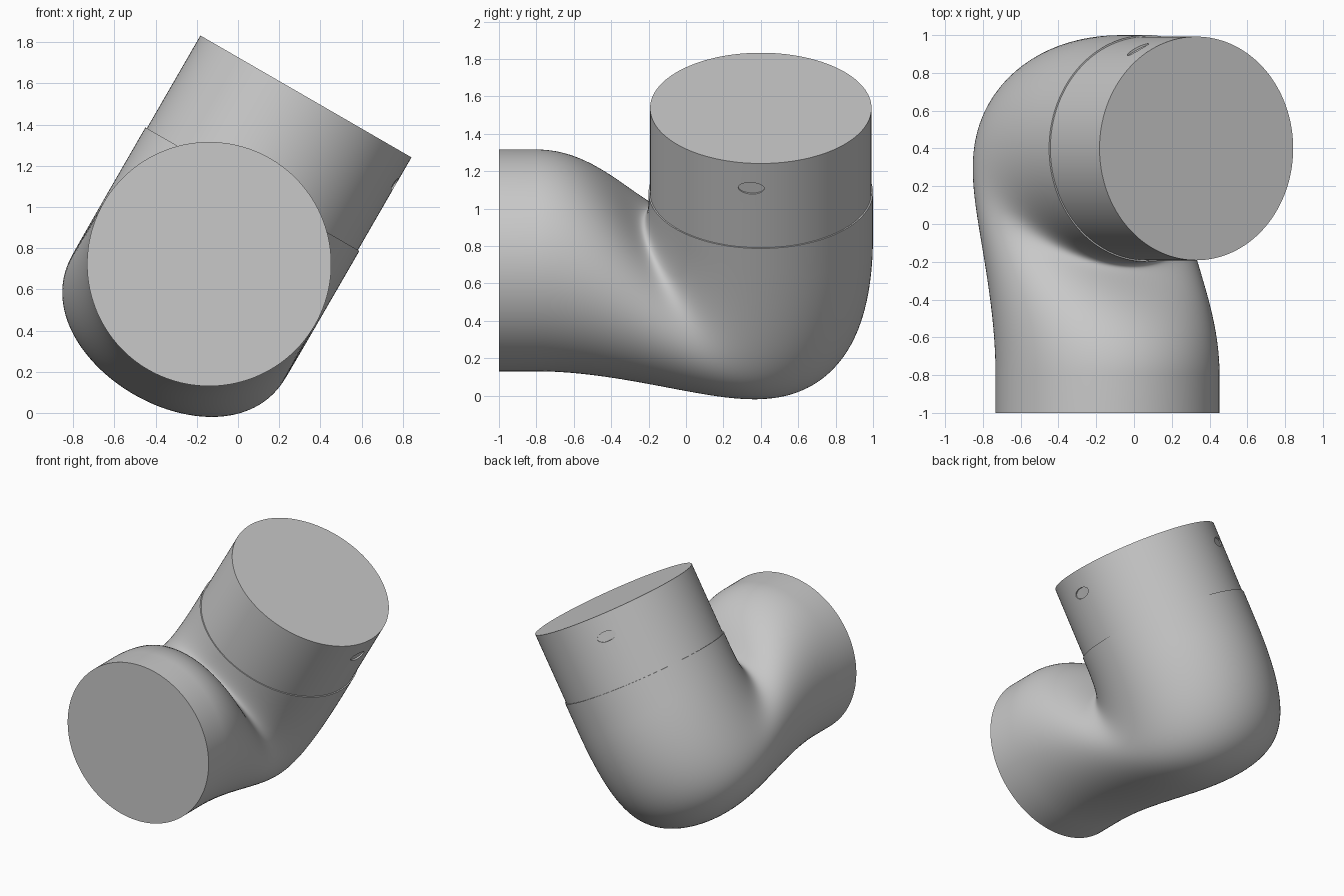
import bpy, bmesh, math
from mathutils import Vector, Matrix

cube = bpy.data.objects.get("Cube")
if cube:
    bpy.data.objects.remove(cube)

# Frame of the joint: both tube axes meet at ORIGIN, the cap axis leans 30 degrees
ORIGIN = Vector((-0.14, 0, 0.723))
LEAN = Matrix.Rotation(math.radians(30), 4, 'Y')
FRAME = Matrix.Translation(ORIGIN) @ LEAN
R_FRONT, R_TOP = 0.593, 0.6
BACK, SEAM, TOP = 0.4, 0.42, 0.94
SEGMENTS, STEPS = 128, 56

grey = bpy.data.materials.new("light_grey")
grey.use_nodes = True
colour = (0.58, 0.58, 0.58, 1)
grey.diffuse_color = colour
grey.node_tree.nodes["Principled BSDF"].inputs["Base Color"].default_value = colour


def make_object(name, bm, matrix=FRAME):
    bmesh.ops.recalc_face_normals(bm, faces=bm.faces)
    mesh = bpy.data.meshes.new(name)
    bm.to_mesh(mesh)
    bm.free()
    mesh.materials.append(grey)
    obj = bpy.data.objects.new(name, mesh)
    bpy.context.collection.objects.link(obj)
    obj.matrix_world = matrix
    return obj


def smooth(obj):
    bpy.ops.object.select_all(action='DESELECT')
    obj.select_set(True)
    bpy.context.view_layer.objects.active = obj
    bpy.ops.object.shade_smooth_by_angle(angle=math.radians(35))


def flow_line(angle):
    """Path along the elbow from the front tube rim to the seam rim."""
    c, s = math.cos(angle), math.sin(angle)
    start = Vector((R_FRONT * c, -0.8, R_FRONT * s))
    rim = Vector((R_TOP * c, BACK - R_TOP * s, SEAM))
    # the bend ends below the seam, lower on the outside than on the inside
    end = rim - Vector((0, 0, 0.02 + 0.12 * (1 - s)))
    p1 = start + Vector((0, 0.67 - 0.22 * s, 0))
    p2 = end - Vector((0, 0, 1.1 - 0.46 * s - 0.19 * s * s))
    points = [Vector((start.x, -1, start.z))]
    for i in range(STEPS + 1):
        t = i / STEPS
        k = 1 - t
        points.append(start * k**3 + p1 * 3 * k * k * t + p2 * 3 * k * t * t + end * t**3)
    return points + [rim]


# Elbow body: loft of the flow lines, closed at both ends
bm = bmesh.new()
lines = [[bm.verts.new(p) for p in flow_line(math.tau * i / SEGMENTS)] for i in range(SEGMENTS)]
for a, b in zip(lines, lines[1:] + lines[:1]):
    for j in range(len(a) - 1):
        bm.faces.new((a[j], b[j], b[j + 1], a[j + 1]))
for end in (0, -1):
    bm.faces.new([line[end] for line in lines])
smooth(make_object("elbow_body", bm))

# Cap cylinder above the seam
bm = bmesh.new()
bmesh.ops.create_cone(bm, cap_ends=True, segments=SEGMENTS, radius1=0.592, radius2=0.592,
                      depth=TOP - SEAM + 0.02,
                      matrix=Matrix.Translation((0, BACK, (TOP + SEAM - 0.02) / 2)))
cap = make_object("cap_cylinder", bm)

# Two shallow oval screw recesses cut into the cap
for azimuth in (-5, 117):
    bm = bmesh.new()
    place = (Matrix.Translation((0, BACK, 0.785)) @ Matrix.Rotation(math.radians(azimuth), 4, 'Z')
             @ Matrix.Translation((0.62, 0, 0)) @ Matrix.Rotation(math.pi / 2, 4, 'Y')
             @ Matrix.Diagonal((0.5, 1, 1, 1)))
    bmesh.ops.create_cone(bm, cap_ends=True, segments=32, radius1=0.07, radius2=0.07,
                          depth=0.08, matrix=place)
    cutter = make_object("recess_cutter", bm)
    cutter.hide_render = True
    cut = cap.modifiers.new("recess", 'BOOLEAN')
    cut.object = cutter
    cut.solver = 'EXACT'
    bpy.context.view_layer.objects.active = cap
    bpy.ops.object.modifier_apply(modifier=cut.name)
    bpy.data.objects.remove(cutter)
smooth(cap)
